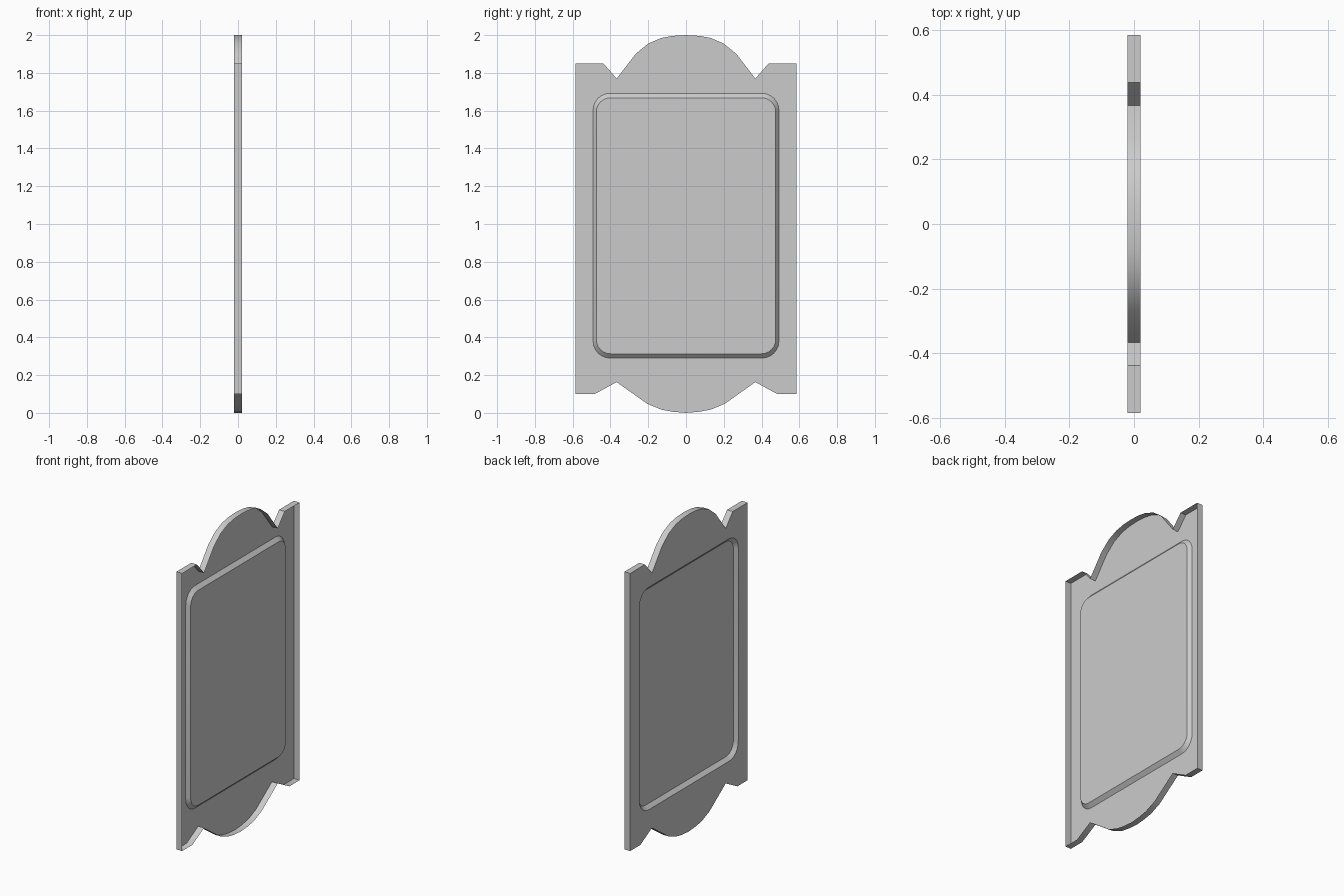
import bpy
import bmesh
from math import cos, sin, pi, radians

cube = bpy.data.objects.get("Cube")
if cube:
    bpy.data.objects.remove(cube, do_unlink=True)

HALF_THICK = 0.02
PRESS_DEPTH = 0.022

grey = bpy.data.materials.new("plain_grey")
grey.use_nodes = True
colour = (0.6, 0.6, 0.6, 1)
grey.diffuse_color = colour
grey.node_tree.nodes["Principled BSDF"].inputs["Base Color"].default_value = colour

# Half of the plaque outline (y, z), from bottom centre up to top centre
half = [(0, 0), (0.07, 0.006), (0.13, 0.017), (0.205, 0.048), (0.367, 0.163),
        (0.483, 0.1), (0.585, 0.1), (0.585, 1.85), (0.437, 1.85),
        (0.367, 1.77), (0.267, 1.9), (0.2, 1.955), (0.13, 1.985),
        (0.07, 1.996), (0, 2)]
outline = half + [(-y, z) for y, z in half[-2:0:-1]]


def rounded_rect(half_w, z0, z1, r, steps=6):
    """Counter-clockwise rounded rectangle in y and z."""
    corners = [(half_w - r, z0 + r, -pi / 2), (half_w - r, z1 - r, 0),
               (r - half_w, z1 - r, pi / 2), (r - half_w, z0 + r, pi)]
    return [(cy + r * cos(a + i * pi / 2 / steps), cz + r * sin(a + i * pi / 2 / steps))
            for cy, cz, a in corners for i in range(steps + 1)]


bm = bmesh.new()


def ring(points, x):
    return [bm.verts.new((x, y, z)) for y, z in points]


def bridge(a, b):
    for i in range(len(a)):
        j = (i + 1) % len(a)
        bm.faces.new((a[i], a[j], b[j], b[i]))


def loop_edges(vs):
    found = []
    for i, v in enumerate(vs):
        w = vs[(i + 1) % len(vs)]
        found.append(bm.edges.get((v, w)) or bm.edges.new((v, w)))
    return found


# Rim: side walls, open on the +x side
open_edge = ring(outline, HALF_THICK)
back_edge = ring(outline, -HALF_THICK)
bridge(back_edge, open_edge)

# Pressed panel: sloping border and flat field
outer = ring(rounded_rect(0.492, 0.29, 1.692, 0.09), -HALF_THICK)
inner = ring(rounded_rect(0.475, 0.313, 1.668, 0.075), PRESS_DEPTH - HALF_THICK)
bridge(outer, inner)
bm.faces.new(inner)

# Flat surround between the rim and the panel
bmesh.ops.triangle_fill(bm, use_beauty=True, use_dissolve=False,
                        edges=loop_edges(back_edge) + loop_edges(outer),
                        normal=(-1, 0, 0))
bmesh.ops.recalc_face_normals(bm, faces=bm.faces)

# Make the broad flat faces point to -x
if sum(f.normal.x * f.calc_area() for f in bm.faces) > 0:
    bmesh.ops.reverse_faces(bm, faces=bm.faces)

mesh = bpy.data.meshes.new("plaque_shell")
bm.to_mesh(mesh)
bm.free()
mesh.materials.append(grey)
plaque = bpy.data.objects.new("plaque_shell", mesh)
bpy.context.collection.objects.link(plaque)
bpy.context.view_layer.objects.active = plaque
plaque.select_set(True)
bpy.ops.object.shade_smooth_by_angle(angle=radians(30))
